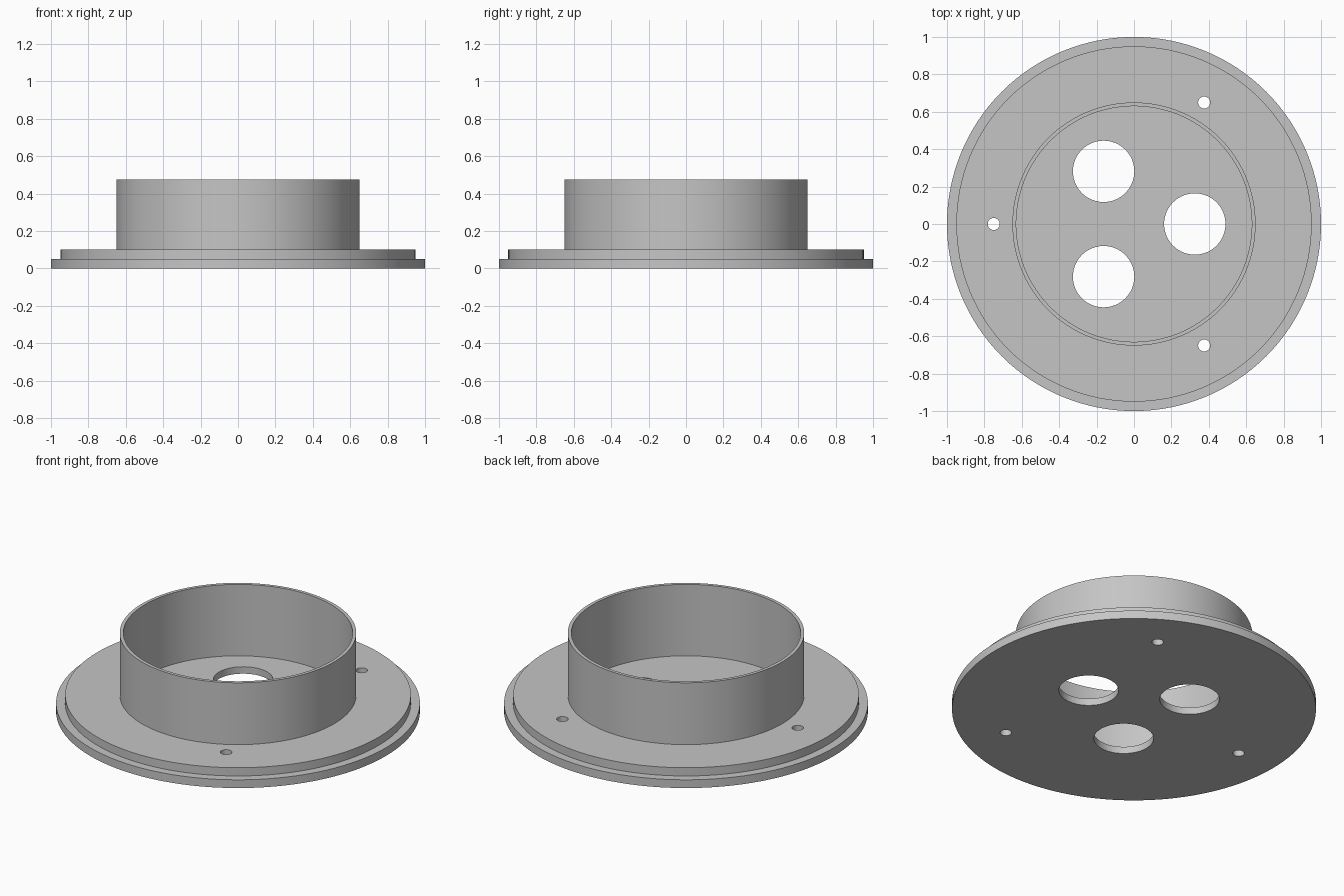
import bpy, bmesh, math
from mathutils import Vector

old = bpy.data.objects.get("Cube")
if old:
    bpy.data.objects.remove(old, do_unlink=True)

SEGMENTS = 128

# Plain grey finish
GREY = (0.56, 0.56, 0.56, 1.0)
grey = bpy.data.materials.new("plain grey")
grey.use_nodes = True
grey.diffuse_color = GREY
grey.node_tree.nodes["Principled BSDF"].inputs["Base Color"].default_value = GREY


def lathe(name, profile):
    """Turn a radius/height profile, starting and ending on the axis, into a solid."""
    bm = bmesh.new()
    verts = [bm.verts.new((r, 0, z)) for r, z in profile]
    edges = [bm.edges.new(pair) for pair in zip(verts, verts[1:])]
    bmesh.ops.spin(bm, geom=verts + edges, cent=(0, 0, 0), axis=(0, 0, 1),
                   angle=math.tau, steps=SEGMENTS, use_duplicate=False)
    bmesh.ops.remove_doubles(bm, verts=bm.verts, dist=1e-4)
    bmesh.ops.recalc_face_normals(bm, faces=bm.faces)
    mesh = bpy.data.meshes.new(name)
    bm.to_mesh(mesh)
    bm.free()
    mesh.materials.append(grey)
    obj = bpy.data.objects.new(name, mesh)
    bpy.context.collection.objects.link(obj)
    return obj


def hole_cutter(name, ring_radius, hole_radius, start_angle, sides):
    """Three upright cylinders evenly spaced on a ring."""
    bm = bmesh.new()
    for i in range(3):
        a = start_angle + i * math.tau / 3
        made = bmesh.ops.create_cone(bm, cap_ends=True, segments=sides, depth=0.5,
                                     radius1=hole_radius, radius2=hole_radius)
        bmesh.ops.translate(bm, verts=made["verts"],
                            vec=Vector((math.cos(a), math.sin(a), 0)) * ring_radius)
    mesh = bpy.data.meshes.new(name)
    bm.to_mesh(mesh)
    bm.free()
    mesh.materials.append(grey)
    obj = bpy.data.objects.new(name, mesh)
    bpy.context.collection.objects.link(obj)
    obj.hide_render = True
    return obj


# Stepped flange with a thin-walled open collar and a recessed floor
body = lathe("flanged_collar", [
    (0, 0), (1, 0), (1, 0.05), (0.95, 0.05), (0.95, 0.1), (0.65, 0.1),
    (0.65, 0.475), (0.63, 0.475), (0.63, 0.042), (0, 0.042)])

# Three large openings in the floor, three screw holes in the flange
cutters = [hole_cutter("floor_opening_cutter", 0.325, 0.164, 0, 64),
           hole_cutter("screw_hole_cutter", 0.75, 0.032, math.pi / 3, 32)]

bpy.ops.object.select_all(action='DESELECT')
body.select_set(True)
bpy.context.view_layer.objects.active = body
for cutter in cutters:
    mod = body.modifiers.new("holes", 'BOOLEAN')
    mod.operation = 'DIFFERENCE'
    mod.solver = 'EXACT'
    mod.object = cutter
    bpy.ops.object.modifier_apply(modifier=mod.name)
    bpy.data.objects.remove(cutter, do_unlink=True)

# Smooth round walls, crisp rims
bpy.ops.object.shade_smooth_by_angle(angle=math.radians(30))
